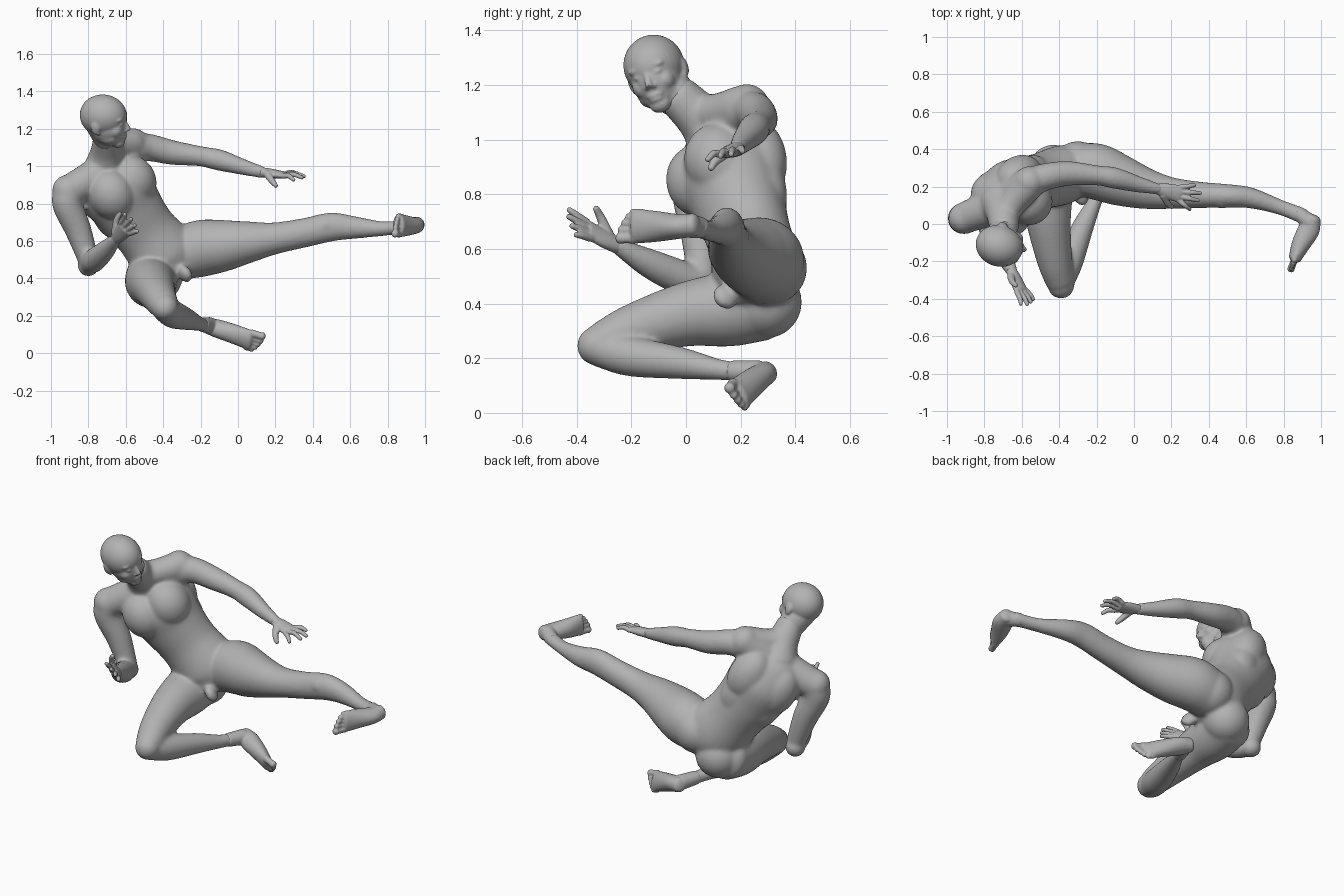
import bpy, bmesh, math
from mathutils import Vector as V, Matrix

skin = bpy.data.materials.new("grey skin")
skin.diffuse_color = (0.45, 0.45, 0.45, 1)


def ball(bm, c, fx, fy, fz, r):
    """Ellipsoid at c with radii r along the axes fx, fy, fz."""
    m = Matrix((fx * r[0], fy * r[1], fz * r[2])).transposed().to_4x4()
    m.translation = V(c)
    bmesh.ops.create_uvsphere(bm, u_segments=32, v_segments=20, radius=1, matrix=m)


def blob(bm, c, r):
    ball(bm, c, V((1, 0, 0)), V((0, 1, 0)), V((0, 0, 1)), (r, r, r))


def loft(bm, secs, side=(0, 0, 1), steps=6, n=20, cap=0.5):
    """Smooth limb through (x, y, z, half width along side, half depth)."""
    s = [V(q if len(q) == 5 else (*q, q[3])) for q in secs]
    s = [s[0] * 2 - s[1]] + s + [s[-1] * 2 - s[-2]]
    path = []
    for i in range(1, len(s) - 2):
        a, b, c, d = s[i - 1:i + 3]
        for k in range(steps):
            t = k / steps
            path.append(0.5 * (2 * b + (c - a) * t + (2 * a - 5 * b + 4 * c - d) * t * t
                               + (3 * b - a - 3 * c + d) * t ** 3))
    path.append(s[-2])
    pts = [V(p[:3]) for p in path]
    rings = []
    for i, p in enumerate(path):
        tan = (pts[min(i + 1, len(pts) - 1)] - pts[max(i - 1, 0)]).normalized()
        x = V(side)
        x = (x - tan * x.dot(tan)).normalized()
        y = tan.cross(x)
        rings.append([bm.verts.new(pts[i] + x * p[3] * math.cos(2 * math.pi * j / n)
                                   + y * p[4] * math.sin(2 * math.pi * j / n)) for j in range(n)])
        if i in (0, len(path) - 1):
            ball(bm, pts[i], x, y, tan, (p[3] * .99, p[4] * .99, min(p[3], p[4]) * cap))
    for r0, r1 in zip(rings, rings[1:]):
        for j in range(n):
            bm.faces.new((r0[j], r0[(j + 1) % n], r1[(j + 1) % n], r1[j]))
    bm.faces.new(rings[0][::-1])
    bm.faces.new(rings[-1])


def finish(bm, name, voxel, smooth):
    """Fuse the overlapping volumes into one smooth skin."""
    bmesh.ops.recalc_face_normals(bm, faces=bm.faces)
    me = bpy.data.meshes.new(name)
    bm.to_mesh(me)
    bm.free()
    ob = bpy.data.objects.new(name, me)
    bpy.context.collection.objects.link(ob)
    me.materials.append(skin)
    rm = ob.modifiers.new("fuse", 'REMESH')
    rm.mode, rm.voxel_size, rm.use_smooth_shade = 'VOXEL', voxel, True
    sm = ob.modifiers.new("soften", 'SMOOTH')
    sm.factor, sm.iterations = 0.5, smooth


# ---- body: torso, arms and legs ----
body = bmesh.new()
L = V((.75, .44, .5)).normalized()
U = V((-.48, -.26, .83)).normalized()
F = L.cross(U).normalized()
U = F.cross(L)
chest_dir = V((.25, -.96, .03)).normalized()
loft(body, [(-.35, .265, .45, .16, .135), (-.39, .26, .52, .19, .158), (-.49, .23, .645, .172, .152),
            (-.575, .195, .76, .185, .168), (-.645, .16, .87, .205, .185), (-.695, .13, .95, .19, .15),
            (-.715, .1, 1.02, .12, .1)], side=(.8, .33, .48), n=32)
# neck and shoulder slopes
loft(body, [(-.715, .115, .99, .11), (-.70, .055, 1.075, .09), (-.695, -.03, 1.16, .078)], side=L)
loft(body, [(-.70, .05, 1.09, .075), (-.64, .12, 1.095, .075), (-.57, .2, 1.115, .082)], side=U)
C = V((-.68, .125, .97))
for sg, sh in ((1, V((-.565, .22, 1.11))), (-1, V((-.90, .035, .87)))):
    loft(body, [(*(C + L * .04 * sg + U * .02), .1), (*sh, .085)], side=U)
    ball(body, C - U * .1 + chest_dir * .063 + L * .075 * sg, L, F, U, (.125, .128, .14))  # chest muscle
    ball(body, C - U * .09 - F * .085 + L * .09 * sg, L, F, U, (.115, .105, .16))          # back muscle
    ball(body, C - U * .21 - F * .07 + L * .075 * sg, L, F, U, (.105, .095, .16))          # side of the back
    ball(body, sh + L * .01 * sg, L, F, U, (.085, .085, .09))                              # shoulder muscle
ball(body, (-.285, .145, .425), L, F, U, (.032, .05, .05))
# left arm, stretched out
loft(body, [(-.57, .21, 1.09, .085), (-.48, .25, 1.1, .074), (-.35, .27, 1.073, .066),
            (-.2, .26, 1.053, .054), (-.1, .245, 1.033, .057), (.03, .21, .995, .043),
            (.14, .185, .965, .031, .028)])
# right arm, bent at the elbow
loft(body, [(-.895, .035, .88, .085), (-.912, .03, .8, .082), (-.855, .05, .66, .071),
            (-.80, .06, .50, .056)], side=(1, 0, 0))
loft(body, [(-.79, .04, .48, .057), (-.765, -.03, .50, .063), (-.71, -.14, .55, .053),
            (-.65, -.26, .615, .031, .028)], side=(1, 0, 0))
blob(body, (-.80, .07, .468), .057)
# left leg, kicking (the width runs up and down)
loft(body, [(-.31, .29, .53, .14, .14), (-.2, .28, .56, .152, .15), (-.08, .235, .575, .139, .138),
            (.06, .19, .595, .111, .111), (.2, .165, .615, .085, .085), (.36, .155, .645, .078, .07),
            (.5, .15, .675, .077, .063), (.62, .14, .672, .061, .056), (.78, .09, .666, .039, .041),
            (.91, .04, .68, .037, .043)], n=28)
blob(body, (.47, .135, .685), .052)
# right leg, folded underneath
loft(body, [(-.46, .275, .405, .142), (-.465, .15, .38, .138), (-.455, 0, .36, .118),
            (-.425, -.19, .305, .095), (-.395, -.305, .255, .079)], side=(1, 0, 0), n=28)
loft(body, [(-.39, -.31, .235, .07), (-.345, -.2, .207, .074), (-.275, -.02, .182, .059),
            (-.205, .13, .157, .038), (-.175, .22, .15, .039)], side=(1, 0, 0))
blob(body, (-.39, -.328, .245), .071)
# buttocks
blob(body, (-.30, .31, .53), .133)
blob(body, (-.43, .292, .405), .132)
finish(body, "body", .0095, 12)

# ---- head ----
head = bmesh.new()
f = V((.95, -.28, -.1)).normalized()
s = V((.3, .9, .32))
s = (s - f * s.dot(f)).normalized()
u = f.cross(s)
HC = V((-.72, -.11, 1.25))


def H(a, b, c):
    return HC + f * a + s * b + u * c


def hb(a, b, c, ra, rb, rc):
    ball(head, H(a, b, c), f, s, u, (ra, rb, rc))


hb(.0, 0, .022, .128, .11, .113)          # skull
hb(.03, 0, -.03, .1, .092, .11)           # face
hb(.042, 0, -.08, .076, .072, .062)       # jaw
hb(.085, 0, -.118, .034, .04, .032)       # chin
hb(.106, 0, -.08, .024, .036, .014)       # upper lip
hb(.105, 0, -.097, .023, .03, .013)       # lower lip
loft(head, [(*H(.108, 0, .02), .012), (*H(.126, 0, -.012), .012), (*H(.142, 0, -.042), .014)], side=s)
for sg in (1, -1):
    hb(.1, .034 * sg, .025, .022, .038, .014)       # brow
    hb(.108, .036 * sg, -.002, .016, .02, .01)      # eye
    hb(.076, .046 * sg, -.04, .042, .036, .04)      # cheek
    hb(.04, .055 * sg, -.075, .052, .026, .042)     # jaw corner
    hb(.125, .014 * sg, -.046, .014, .011, .01)     # nostril
    hb(-.012, .106 * sg, -.016, .025, .012, .035)   # ear
    hb(.0, .099 * sg, -.042, .014, .012, .017)      # ear lobe
loft(head, [(*H(-.015, 0, -.02), .085), (-.695, -.03, 1.15, .077)], side=s)
finish(head, "head", .0055, 8)


# ---- hands ----
def hand(name, wrist, knuckle, across, back, tips, thumb):
    bm = bmesh.new()
    w, k, a, b = V(wrist), V(knuckle), V(across).normalized(), V(back)
    loft(bm, [(*w, .031, .027), (*w.lerp(k, .45), .042, .025), (*k, .047, .019)], side=a)
    for i, t in enumerate(tips):
        base, t = k + a * (i - 1.5) * -.025, V(t)
        loft(bm, [(*base, .0145), (*(base.lerp(t, .5) + b * .012), .0135), (*t, .0105)], side=a, n=12)
    t = V(thumb)
    root = w.lerp(k, .25) + a * .025
    loft(bm, [(*root, .022), (*(root.lerp(t, .55) + a * .012), .017), (*t, .012)], side=b, n=12)
    finish(bm, name, .005, 3)


# tips run from the index finger to the little finger
hand("left_hand", (.13, .187, .967), (.245, .16, .952), (-.1, -1, -.15), (0, 0, 1),
     [(.30, .078, .925), (.345, .125, .938), (.357, .165, .945), (.325, .207, .955)], (.205, .09, .893))
hand("right_hand", (-.655, -.25, .61), (-.605, -.355, .668), (-.6, -.2, .78), (.6, -.5, .3),
     [(-.605, -.43, .745), (-.57, -.432, .72), (-.55, -.42, .685), (-.537, -.405, .652)], (-.63, -.33, .75))


# ---- feet ----
def foot(name, secs, across, forward, ankle):
    bm = bmesh.new()
    a, fw = V(across).normalized(), V(forward).normalized()
    loft(bm, secs, side=a)
    loft(bm, ankle, side=a)
    k = V(secs[-1][:3])
    # toes, big one first
    for i, (off, r, ln) in enumerate(((.044, .021, .06), (.014, .0155, .062), (-.011, .015, .055),
                                      (-.033, .0145, .046), (-.052, .0135, .034))):
        base = k + a * off - fw * (.006 * i)
        loft(bm, [(*base, r), (*(base + fw * ln * .6), r * .9), (*(base + fw * ln), r)], side=a, n=12, cap=.8)
    finish(bm, name, .0055, 4)


foot("left_foot", [(.958, .03, .688, .042, .042), (.935, -.03, .682, .046, .058),
                   (.892, -.11, .682, .057, .05), (.86, -.185, .683, .064, .034)],
     (0, 0, -1), (-.34, -.92, 0), [(.88, .055, .677, .039), (.94, .01, .685, .045)])
foot("right_foot", [(-.162, .295, .147, .043, .042), (-.11, .27, .132, .047, .056),
                    (-.02, .232, .102, .054, .046), (.07, .192, .068, .06, .03)],
     (.1, -.45, .85), (.93, -.2, -.26), [(-.19, .17, .153, .039), (-.15, .265, .148, .045)])
